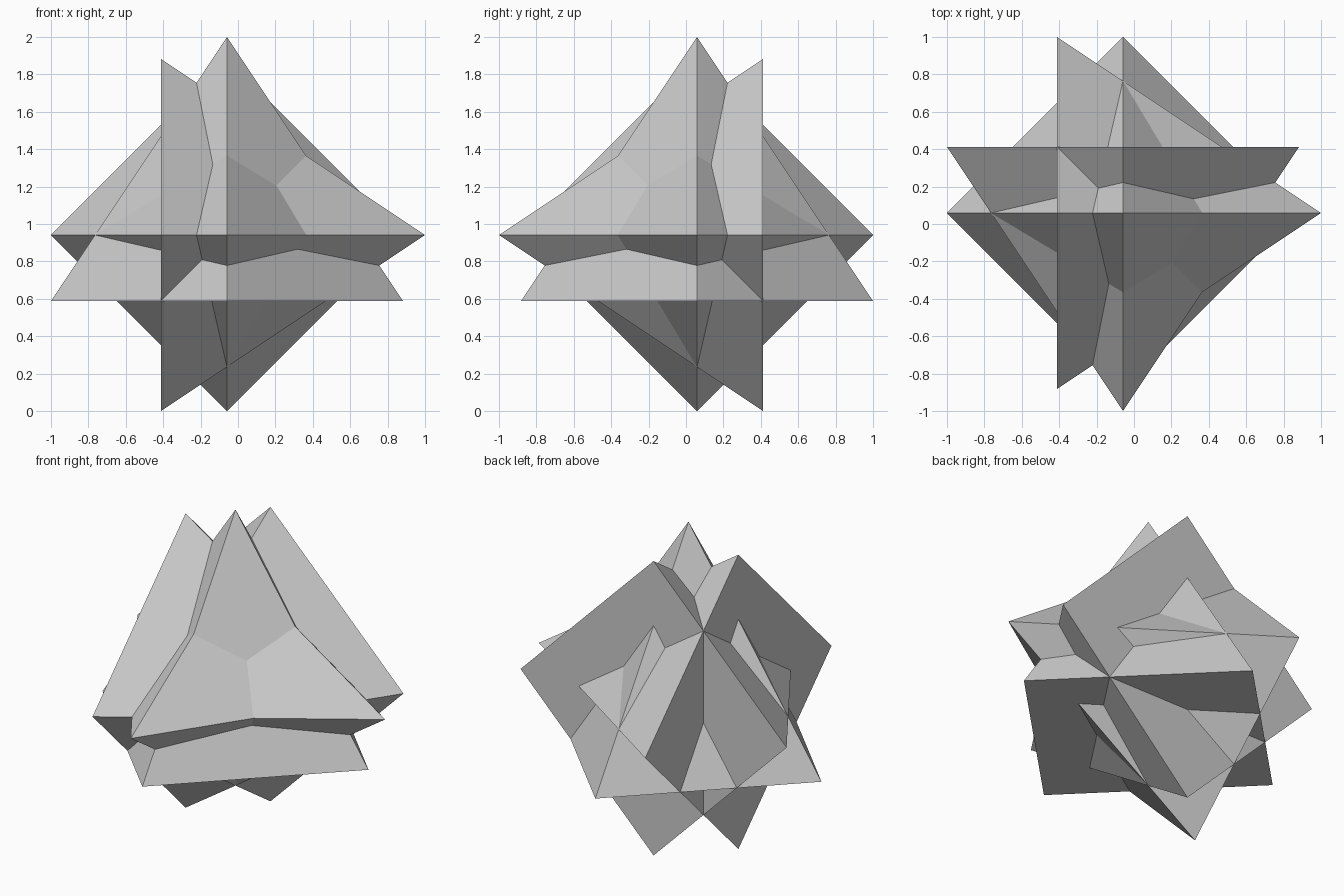
import bpy
from math import pi
from mathutils import Vector, Euler

cube = bpy.data.objects.get("Cube")
if cube:
    bpy.data.objects.remove(cube, do_unlink=True)

# One plain grey for the whole solid
grey = bpy.data.materials.new("plain grey")
grey.use_nodes = True
colour = (0.6, 0.6, 0.6, 1)
grey.diffuse_color = colour
grey.node_tree.nodes["Principled BSDF"].inputs["Base Color"].default_value = colour

HEIGHT = 24 / 17            # pyramid height
RADIUS = HEIGHT * 2 / 3     # base corner distance
SHIFT = HEIGHT * 3 / 4 - 1  # shared centre of mass, offset from the middle
CENTRE = Vector((-SHIFT, SHIFT, RADIUS))


def pyramid(name, rotation):
    """Square pyramid whose centre of mass sits on the shared centre."""
    axis = Euler(rotation).to_matrix() @ Vector((0, 0, 1))
    bpy.ops.mesh.primitive_cone_add(
        vertices=4, radius1=RADIUS, radius2=0, depth=HEIGHT,
        location=CENTRE + axis * HEIGHT / 4, rotation=rotation)
    ob = bpy.context.object
    ob.name = name
    ob.data.materials.append(grey)


# Three interpenetrating pyramids on perpendicular axes
pyramid("upright_pyramid", (0, 0, 0))
pyramid("left_pyramid", (0, pi / 2, 0))
pyramid("front_pyramid", (pi / 2, 0, 0))
